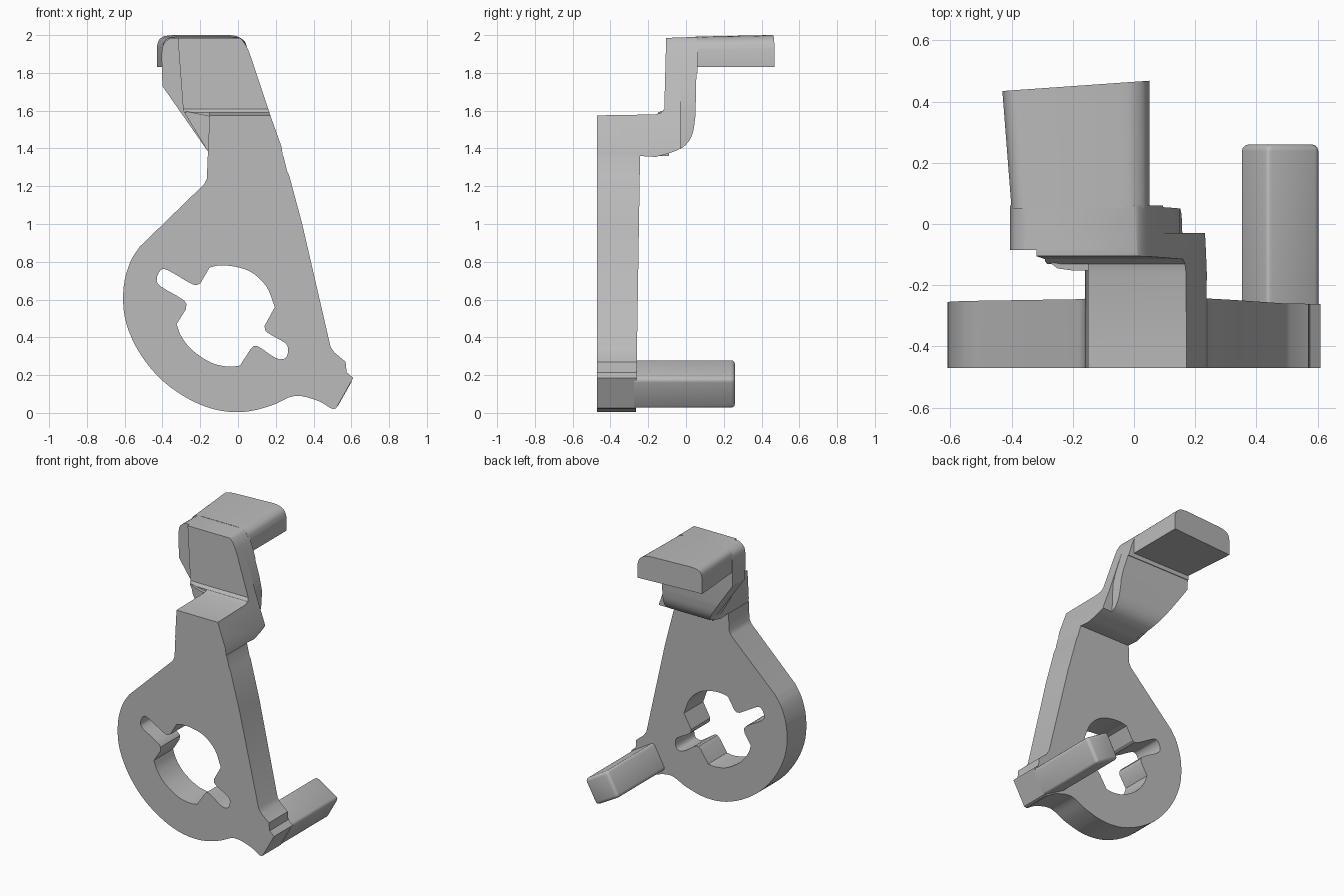
import bpy
import bmesh
from math import radians
from mathutils import Vector

cube = bpy.data.objects.get("Cube")
if cube:
    bpy.data.objects.remove(cube, do_unlink=True)

grey = bpy.data.materials.new("plain_grey")
grey.use_nodes = True
colour = (0.5, 0.5, 0.5, 1)
grey.diffuse_color = colour
grey.node_tree.nodes["Principled BSDF"].inputs["Base Color"].default_value = colour


def smooth(points, steps=4):
    """Round a run of points into a flowing curve."""
    pts = [Vector(p) for p in points]
    pts = [2 * pts[0] - pts[1]] + pts + [2 * pts[-1] - pts[-2]]
    out = []
    for a, b, c, d in zip(pts, pts[1:], pts[2:], pts[3:]):
        for i in range(steps):
            t = i / steps
            out.append(0.5 * (2 * b + (c - a) * t + (2 * a - 5 * b + 4 * c - d) * t ** 2
                              + (3 * b - a - 3 * c + d) * t ** 3))
    return [tuple(p) for p in out] + [tuple(points[-1])]


def prism(name, outline, low, high, axis="y"):
    """Extrude a flat outline along one axis."""
    place = {"x": lambda a, b, c: (c, a, b),
             "y": lambda a, b, c: (a, c, b),
             "z": lambda a, b, c: (a, b, c)}[axis]
    bm = bmesh.new()
    rings = [[bm.verts.new(place(a, b, c)) for a, b in outline] for c in (low, high)]
    bm.faces.new(rings[0])
    bm.faces.new(rings[1][::-1])
    for i in range(len(outline)):
        j = (i + 1) % len(outline)
        bm.faces.new((rings[0][i], rings[1][i], rings[1][j], rings[0][j]))
    bmesh.ops.recalc_face_normals(bm, faces=bm.faces)
    mesh = bpy.data.meshes.new(name)
    bm.to_mesh(mesh)
    bm.free()
    mesh.materials.append(grey)
    obj = bpy.data.objects.new(name, mesh)
    bpy.context.collection.objects.link(obj)
    return obj


def combine(obj, cutter, operation):
    """Apply a boolean and discard its cutter."""
    mod = obj.modifiers.new("cut", "BOOLEAN")
    mod.object, mod.operation, mod.solver = cutter, operation, "EXACT"
    graph = bpy.context.evaluated_depsgraph_get()
    mesh = bpy.data.meshes.new_from_object(obj.evaluated_get(graph))
    obj.modifiers.clear()
    obj.data = mesh
    bpy.data.objects.remove(cutter, do_unlink=True)
    return obj


FRONT, BACK = -0.47, -0.265

# Lever plate: round body, neck and the foot that carries the peg
body_curve = smooth([(0.49, 0.025), (0.42, 0.065), (0.3, 0.09), (0.18, 0.04), (0.03, 0.005),
                     (-0.13, 0.02), (-0.29, 0.09), (-0.43, 0.2), (-0.54, 0.35), (-0.6, 0.51),
                     (-0.605, 0.67), (-0.57, 0.8), (-0.52, 0.88)])
plate_outline = body_curve + [
    (-0.18, 1.21), (-0.165, 1.24), (-0.16, 1.36), (0.24, 1.36), (0.26, 1.28), (0.27, 1.26),
    (0.34, 1.0), (0.49, 0.35), (0.51, 0.32), (0.57, 0.27), (0.575, 0.215), (0.61, 0.185),
    (0.52, 0.025), (0.505, 0.02)]
plate = prism("lever_plate", plate_outline, FRONT, BACK)

# Keyed opening: two round flanks joined by two slots
right_flank = smooth([(-0.15, 0.77), (-0.1, 0.78), (-0.02, 0.775), (0.07, 0.745),
                      (0.15, 0.67), (0.195, 0.56)])
right_slot = smooth([(0.14, 0.46), (0.155, 0.425), (0.25, 0.37), (0.265, 0.33),
                     (0.25, 0.29), (0.2, 0.29), (0.1, 0.355), (0.065, 0.335)], 3)
left_flank = smooth([(0.01, 0.25), (-0.05, 0.245), (-0.14, 0.265), (-0.24, 0.33),
                     (-0.3, 0.405), (-0.325, 0.47)])
left_slot = smooth([(-0.275, 0.55), (-0.285, 0.595), (-0.41, 0.67), (-0.43, 0.71),
                    (-0.41, 0.755), (-0.37, 0.755), (-0.24, 0.68), (-0.2, 0.685)], 3)
hole = prism("hole_cutter", right_flank + right_slot + left_flank + left_slot, -1, 1)
combine(plate, hole, "DIFFERENCE")

# The rear face leans slightly backwards with height
for v in plate.data.vertices:
    if v.co.y > -0.3:
        v.co.y += 0.016 * v.co.z

# Peg reaching back from the foot
peg = prism("peg", [(0.61, 0.18), (0.52, 0.02), (0.345, 0.12), (0.435, 0.287)], BACK - 0.01, 0.26)
bm = bmesh.new()
bm.from_mesh(peg.data)
edges = [e for e in bm.edges if any(v.co.y > 0 for v in e.verts)]
bmesh.ops.bevel(bm, geom=edges, offset=0.022, segments=3, profile=0.5, affect="EDGES")
bm.to_mesh(peg.data)
bm.free()

# Side profile shared by every slice of the stepped bracket
side_profile = [(FRONT, 1.36), (FRONT, 1.575), (-0.16, 1.58), (-0.13, 1.59), (-0.115, 1.61),
                (-0.105, 1.985), (0.1, 1.992), (0.1, 1.8), (0.055, 1.8)]
side_profile += smooth([(0.05, 1.57), (0.035, 1.48), (0.0, 1.42), (-0.06, 1.385), (-0.16, 1.355)])
side_profile += [(-0.245, 1.36)]


def bracket_slice(name, outline, low, high):
    profile = prism("profile_cutter", side_profile, -1, 1, "x")
    return combine(prism(name, outline, low, high), profile, "INTERSECT")


top_right = smooth([(-0.04, 2.0), (0.01, 1.985), (0.045, 1.94), (0.07, 1.88)])
top_left = smooth([(-0.405, 1.9), (-0.395, 1.95), (-0.365, 1.98), (-0.32, 2.0)])
lower_right = [(0.18, 1.55), (0.23, 1.41), (0.24, 1.34)]
lower_left = [(-0.155, 1.34), (-0.16, 1.385)]

# Shelf, then the upright in three layers
bracket_slice("shelf", lower_left + [(-0.15, 1.57), (-0.15, 1.7), (0.13, 1.7)] + lower_right,
              FRONT, -0.105)
bracket_slice("upright_face", lower_left + [(-0.29, 1.6), (-0.32, 2.0)] + top_right + lower_right,
              -0.13, -0.085)
bracket_slice("upright_core", lower_left + [(-0.4, 1.73)] + top_left + top_right + lower_right,
              -0.085, -0.03)
bracket_slice("upright_back", lower_left + [(-0.4, 1.73)] + top_left + top_right
              + [(0.13, 1.69), (0.15, 1.6), (0.16, 1.34)], -0.03, 0.06)

# Web easing the shelf into the upright
web = prism("web", [(-0.33, -0.09), (-0.29, -0.115), (-0.25, -0.145), (-0.2, -0.152),
                    (-0.14, -0.152), (-0.14, -0.09)], 1.3, 1.7, "z")
combine(web, prism("web_cutter", [(-0.29, 1.6), (-0.14, 1.57), (-0.14, 1.36), (-0.16, 1.385)],
                   -1, 1), "INTERSECT")

# Finger tab at the top, widening and slanting towards its end
tab_outline = [(0.05, 1.83), (-0.4, 1.83)]
tab_outline += smooth([(-0.4, 1.93), (-0.39, 1.965), (-0.365, 1.985), (-0.32, 1.992)])
tab_outline += smooth([(-0.04, 1.992), (0.0, 1.985), (0.035, 1.96), (0.05, 1.92)])
tab = prism("finger_tab", tab_outline, 0.05, 0.468)
for v in tab.data.vertices:
    if v.co.y > 0.2:
        v.co.x -= 0.03 * (0.05 - v.co.x) / 0.45
        v.co.y += 0.07 * (v.co.x - 0.05)
        v.co.z += 0.008 if v.co.z > 1.9 else 0

# Smooth the curved walls and keep the corners crisp
for obj in bpy.context.scene.objects:
    obj.select_set(obj.type == "MESH" and obj.data.materials[:1] == [grey])
bpy.context.view_layer.objects.active = plate
bpy.ops.object.shade_smooth_by_angle(angle=radians(30))
